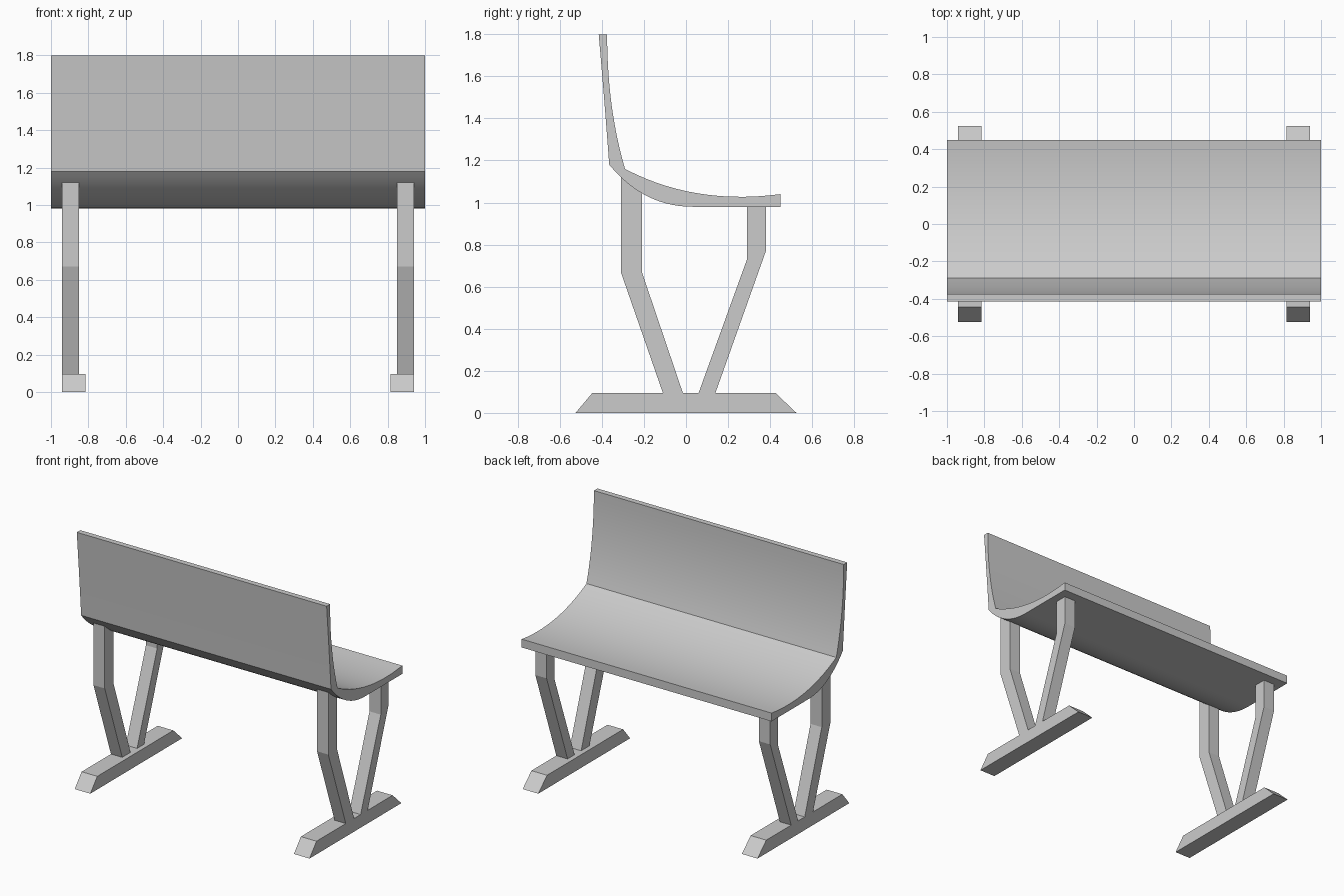
import bpy
import bmesh
import math
from mathutils import Vector

cube = bpy.data.objects.get("Cube")
if cube:
    bpy.data.objects.remove(cube, do_unlink=True)

GREY = (0.6, 0.6, 0.6, 1.0)
mat = bpy.data.materials.new("light grey")
mat.use_nodes = True
mat.diffuse_color = GREY
mat.node_tree.nodes["Principled BSDF"].inputs["Base Color"].default_value = GREY


def arc(a, b, c, steps=14):
    """Points of a quadratic curve from a to c, pulled towards b."""
    a, b, c = Vector(a), Vector(b), Vector(c)
    ts = [i / steps for i in range(steps + 1)]
    return [a * (1 - t) ** 2 + b * 2 * t * (1 - t) + c * t * t for t in ts]


def extrude_profile(name, profile, x0, x1, smooth=False):
    """Extrude a closed (y, z) outline along x."""
    bm = bmesh.new()
    face = bm.faces.new([bm.verts.new((x0, y, z)) for y, z in profile])
    out = bmesh.ops.extrude_face_region(bm, geom=[face], use_keep_orig=True)
    moved = [v for v in out["geom"] if isinstance(v, bmesh.types.BMVert)]
    bmesh.ops.translate(bm, verts=moved, vec=(x1 - x0, 0, 0))
    bmesh.ops.recalc_face_normals(bm, faces=bm.faces)
    mesh = bpy.data.meshes.new(name)
    bm.to_mesh(mesh)
    bm.free()
    mesh.materials.append(mat)
    obj = bpy.data.objects.new(name, mesh)
    bpy.context.collection.objects.link(obj)
    if smooth:
        bpy.ops.object.select_all(action="DESELECT")
        obj.select_set(True)
        bpy.context.view_layer.objects.active = obj
        bpy.ops.object.shade_smooth_by_angle(angle=math.radians(20))
    return obj


# Curved seat and backrest in one shell
outer_back = arc((-0.415, 1.8), (-0.387, 1.48), (-0.365, 1.18), 6)
underside = arc((-0.365, 1.18), (-0.2, 0.98), (0.03, 0.98))
seat_top = arc((0.45, 1.04), (0.04, 0.986), (-0.29, 1.16))
inner_back = arc((-0.29, 1.16), (-0.375, 1.45), (-0.375, 1.8))
shell = outer_back + underside[1:] + [Vector((0.45, 0.98))] + seat_top + inner_back[1:]
extrude_profile("seat_and_backrest", shell, -1, 1, smooth=True)

# Bent legs and bevelled feet on each side
back_leg = [(-0.31, 1.12), (-0.26, 1.081), (-0.21, 1.046), (-0.21, 0.67),
            (-0.015, 0.095), (-0.11, 0.095), (-0.31, 0.67)]
front_leg = [(0.29, 0.98), (0.38, 0.98), (0.38, 0.77),
             (0.14, 0.095), (0.06, 0.095), (0.29, 0.73)]
foot = [(-0.525, 0), (0.525, 0), (0.425, 0.095), (-0.445, 0.095)]

for side, s in (("left", 1), ("right", -1)):
    extrude_profile(side + "_back_leg", back_leg, s * 0.94, s * 0.85)
    extrude_profile(side + "_front_leg", front_leg, s * 0.94, s * 0.85)
    extrude_profile(side + "_foot", foot, s * 0.94, s * 0.815)
